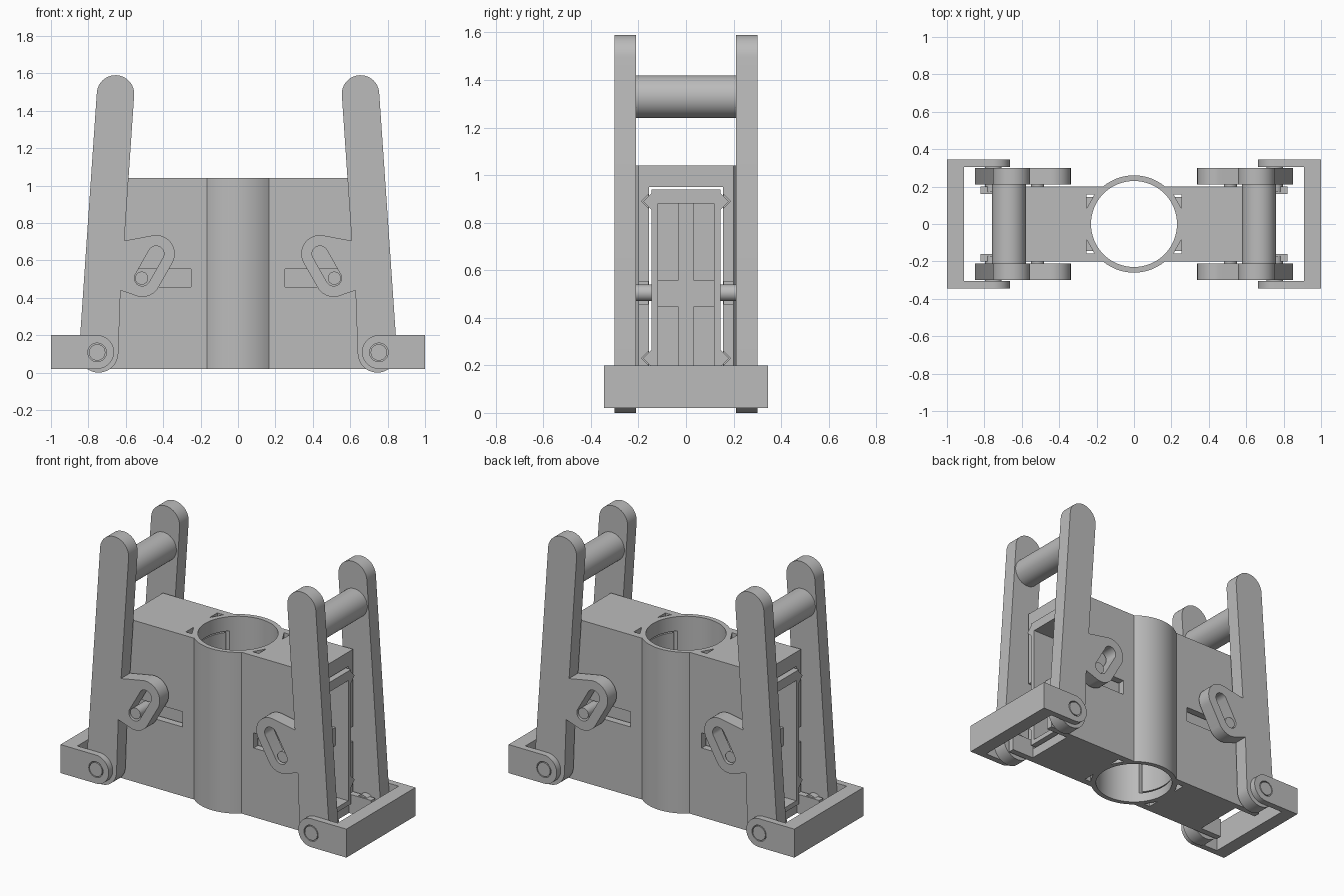
import bpy, bmesh
from math import cos, sin, radians, sqrt, asin, degrees

if "Cube" in bpy.data.objects:
    bpy.data.objects.remove(bpy.data.objects["Cube"], do_unlink=True)

grey = bpy.data.materials.new("plain grey")
grey.use_nodes = True
colour = (0.5, 0.5, 0.5, 1)
grey.diffuse_color = colour
grey.node_tree.nodes["Principled BSDF"].inputs["Base Color"].default_value = colour


def arc(cx, cy, r, a0=0, a1=360, n=24):
    """Points on an arc; a full turn leaves out the repeated last point."""
    count = n if a1 - a0 == 360 else n + 1
    angles = [radians(a0 + (a1 - a0) * i / n) for i in range(count)]
    return [(cx + r * cos(a), cy + r * sin(a)) for a in angles]


def rect(a0, a1, b0, b1):
    return [(a0, b0), (a1, b0), (a1, b1), (a0, b1)]


def prism(name, outline, axis, start, end, mirror=""):
    """Extrude a flat outline along an axis, mirrored over the named axes."""
    place = {"x": lambda p, d: (d, p[0], p[1]),
             "y": lambda p, d: (p[0], d, p[1]),
             "z": lambda p, d: (p[0], p[1], d)}[axis]
    bm = bmesh.new()
    low = [bm.verts.new(place(p, start)) for p in outline]
    high = [bm.verts.new(place(p, end)) for p in outline]
    bm.faces.new(low)
    bm.faces.new(high)
    for i in range(len(low)):
        j = (i + 1) % len(low)
        bm.faces.new((low[i], low[j], high[j], high[i]))
    bmesh.ops.recalc_face_normals(bm, faces=bm.faces)
    mesh = bpy.data.meshes.new(name)
    bm.to_mesh(mesh)
    bm.free()
    mesh.materials.append(grey)
    obj = bpy.data.objects.new(name, mesh)
    bpy.context.scene.collection.objects.link(obj)
    if mirror:
        mod = obj.modifiers.new("mirror", "MIRROR")
        mod.use_axis = ("x" in mirror, "y" in mirror, False)
        mod.use_mirror_merge = False
    return obj


def finish(obj, cutters=()):
    """Cut, bake the modifiers, remove the cutters and smooth the curves."""
    for cutter in cutters:
        cutter.hide_render = True
        mod = obj.modifiers.new("cut", "BOOLEAN")
        mod.operation = "DIFFERENCE"
        mod.solver = "EXACT"
        mod.object = cutter
    graph = bpy.context.evaluated_depsgraph_get()
    mesh = bpy.data.meshes.new_from_object(obj.evaluated_get(graph))
    obj.modifiers.clear()
    obj.data = mesh
    for cutter in cutters:
        bpy.data.objects.remove(cutter, do_unlink=True)
    bpy.ops.object.select_all(action="DESELECT")
    obj.select_set(True)
    bpy.context.view_layer.objects.active = obj
    bpy.ops.object.shade_smooth_by_angle(angle=radians(30))


def vee(y, z, size):
    return [(y, z - size), (y + size, z), (y, z + size)]


# Main body: a block around an upright tube, hollow for the sliding jaws
bottom, top = 0.02, 1.04
half_depth, end_x, tube_r = 0.2, 0.665, 0.26
a = degrees(asin(half_depth / tube_r))
outline = ([(end_x, -half_depth), (end_x, half_depth)] + arc(0, 0, tube_r, a, 180 - a)
           + [(-end_x, half_depth), (-end_x, -half_depth)]
           + arc(0, 0, tube_r, 180 + a, 360 - a))
body = prism("main_body", outline, "z", bottom, top)
cuts = [
    prism("bore_cutter", arc(0, 0, 0.23, n=64), "z", -0.1, 1.2),
    prism("cavity_cutter", rect(-0.155, 0.155, 0.08, 0.95), "x", -0.8, 0.8),
    prism("pin_slot_cutter", rect(0.25, 0.8, 0.457, 0.553), "y", 0.14, 0.3, "xy"),
    prism("corner_slot_cutter", [(0.255, 0.08), (0.255, 0.157), (0.212, 0.157)],
          "z", -0.1, 1.2, "xy"),
]
for z in (0.23, 0.89):
    cuts.append(prism("groove_cutter", vee(0.15, z, 0.037), "x", 0.25, 0.8, "xy"))
finish(body, cuts)

# Foot tabs that reach out to the pivots
finish(prism("foot_tab", rect(0.66, 0.82, bottom, 0.14), "y", 0.16, 0.2, "xy"))

# Sliding jaws with a recessed, cross-ribbed outer face
jaw = prism("sliding_jaw", rect(-0.145, 0.145, 0.09, 0.94), "x", 0.16, 0.69, "x")
cuts = [
    prism("jaw_bore_cutter", arc(0, 0, 0.235, n=64), "z", -0.1, 1.2),
    prism("recess_cutter", rect(-0.117, 0.117, 0.12, 0.88), "x", 0.6, 0.8, "x"),
]
for z0, z1 in ((0.12, 0.445), (0.56, 0.88)):
    cuts.append(prism("pocket_cutter", rect(0.032, 0.117, z0, z1), "x", 0.34, 0.7, "xy"))
finish(jaw, cuts)
for z in (0.23, 0.89):
    finish(prism("jaw_ridge", vee(0.145, z, 0.035), "x", 0.26, 0.69, "xy"))

# Lever arms: tapered bar with a slotted cam lobe
pivot = (0.745, 0.105)
tip = (0.655, 1.49)
lobe_high, lobe_low = (0.438, 0.635), (0.512, 0.505)
outline = (arc(*pivot, 0.105, 183, 363) + arc(*tip, 0.1, 3, 183)
           + [(0.608, 0.705)] + arc(*lobe_high, 0.1, 79, 213)
           + arc(*lobe_low, 0.1, 214, 286) + [(0.628, 0.44)])
arm = prism("lever_arm", outline, "y", 0.21, 0.3, "xy")
slot = arc(*lobe_high, 0.042, 30, 210) + arc(*lobe_low, 0.042, 210, 390)
finish(arm, [prism("cam_slot_cutter", slot, "y", 0.1, 0.4, "xy")])

# Drive pins, handle rollers and pivot pins
finish(prism("drive_pin", arc(0.515, 0.505, 0.035), "y", 0.14, 0.29, "xy"))
finish(prism("handle_roller", arc(0.668, 1.33, 0.09, n=48), "y", -0.21, 0.21, "x"))
finish(prism("pivot_pin", arc(0.753, 0.108, 0.044), "y", 0.17, 0.345, "xy"))

# End brackets: a cross bar with a rounded ear on each side
finish(prism("bracket_bar", rect(0.91, 1.0, -0.345, 0.345), "z", bottom, 0.2, "x"))
ear = prism("bracket_ear", arc(0.753, 0.11, 0.09, 90, 270) + [(0.95, bottom), (0.95, 0.2)],
            "y", 0.305, 0.345, "xy")
finish(ear, [prism("ear_hole_cutter", arc(0.753, 0.108, 0.05), "y", 0.25, 0.4, "xy")])
